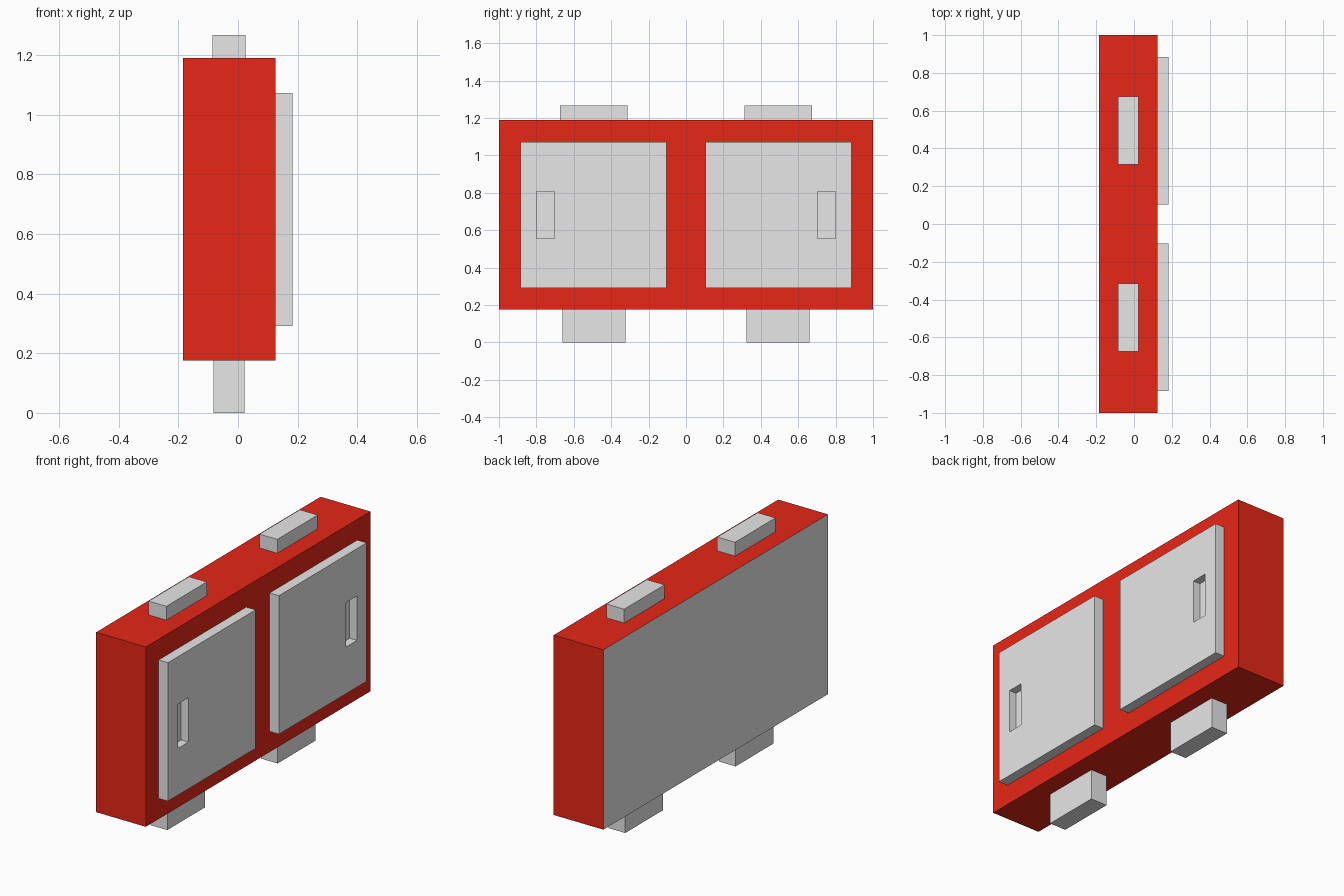
import bpy
import bmesh

old = bpy.data.objects.get("Cube")
if old:
    bpy.data.objects.remove(old, do_unlink=True)


def material(name, rgb):
    mat = bpy.data.materials.new(name)
    mat.use_nodes = True
    mat.diffuse_color = (*rgb, 1)
    mat.node_tree.nodes["Principled BSDF"].inputs["Base Color"].default_value = (*rgb, 1)
    return mat


RED = material("red", (0.8, 0.02, 0.008))
GREY = material("light grey", (0.8, 0.8, 0.8))


def box_mesh(xs, ys, zs):
    """Box spanning three (low, high) ranges."""
    bm = bmesh.new()
    bmesh.ops.create_cube(bm, size=1)
    for v in bm.verts:
        v.co = [r[0] if c < 0 else r[1] for c, r in zip(v.co, (xs, ys, zs))]
    bm.normal_update()
    return bm


def finish(name, bm, *mats):
    bmesh.ops.recalc_face_normals(bm, faces=bm.faces)
    mesh = bpy.data.meshes.new(name)
    bm.to_mesh(mesh)
    bm.free()
    for mat in mats:
        mesh.materials.append(mat)
    obj = bpy.data.objects.new(name, mesh)
    bpy.context.collection.objects.link(obj)
    return obj


def mirrored(side, low, high):
    return tuple(sorted((side * low, side * high)))


# Cabinet body with a grey back panel
BACK, FRONT, BOTTOM, TOP = -0.185, 0.125, 0.176, 1.19
body = box_mesh((BACK, FRONT), (-1, 1), (BOTTOM, TOP))
for f in body.faces:
    f.material_index = 1 if f.normal.x < -0.9 else 0
finish("cabinet_body", body, RED, GREY)


def door(name, side):
    """Raised door with a recessed finger slot near its outer edge."""
    bm = box_mesh((FRONT, 0.183), mirrored(side, 0.104, 0.885), (0.292, 1.073))
    face = max(bm.faces, key=lambda f: f.normal.x)
    centre = face.calc_center_median()
    bmesh.ops.inset_region(bm, faces=[face], thickness=0.1)
    slot_y, slot_z = mirrored(side, 0.703, 0.798), (0.556, 0.806)
    for v in face.verts:
        v.co.y = slot_y[v.co.y > centre.y]
        v.co.z = slot_z[v.co.z > centre.z]
    bmesh.ops.inset_region(bm, faces=[face], thickness=0)
    for v in face.verts:
        v.co.x -= 0.045
    finish(name, bm, GREY)


# Doors, feet and top blocks on both sides
for side, label in ((-1, "front"), (1, "rear")):
    door(label + "_door", side)
    foot = box_mesh((-0.083, 0.021), mirrored(side, 0.323, 0.66), (0, BOTTOM))
    finish(label + "_foot", foot, GREY)
    block = box_mesh((-0.086, 0.025), mirrored(side, 0.314, 0.674), (TOP, 1.268))
    finish(label + "_top_block", block, GREY)
